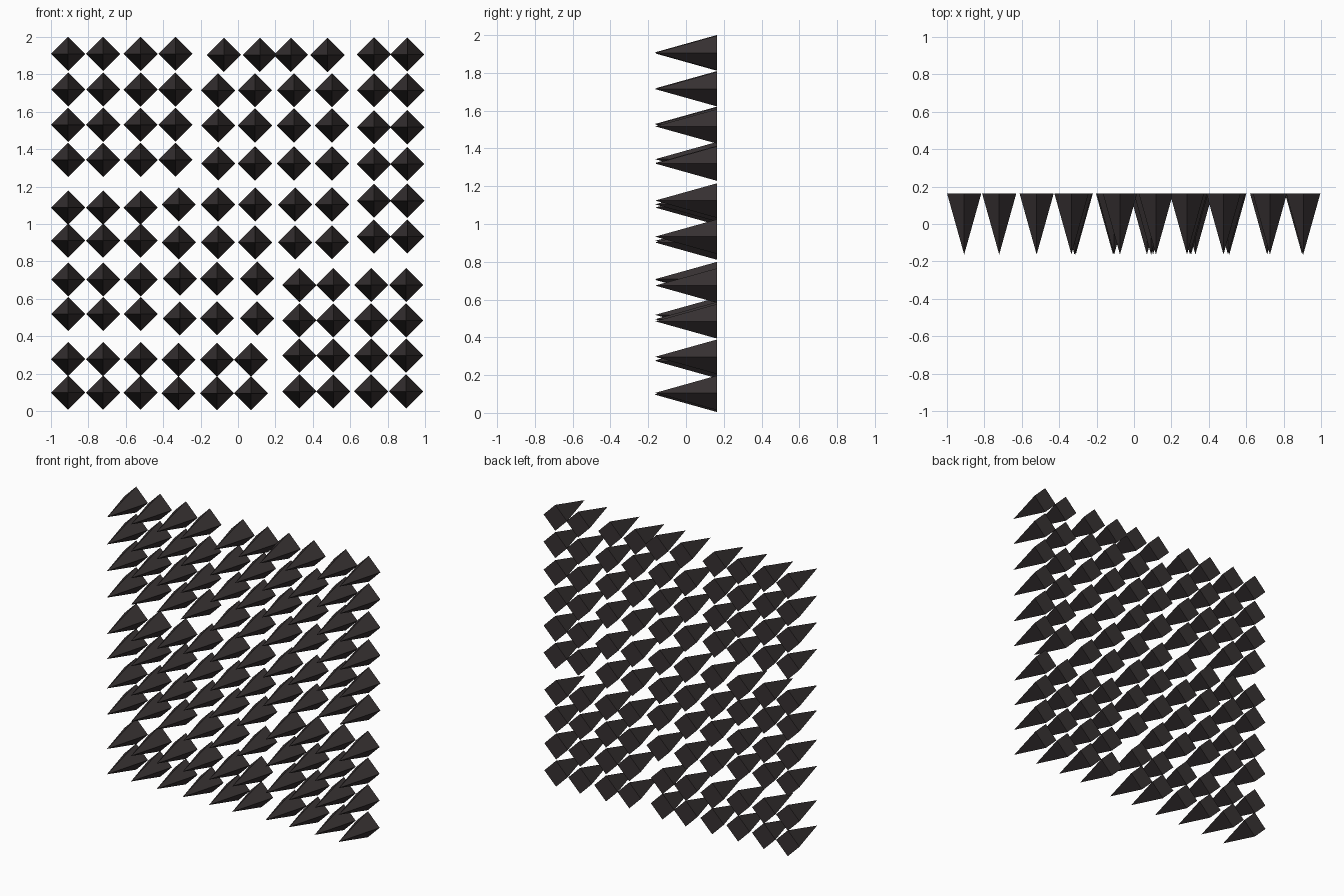
import bpy, bmesh, math

if "Cube" in bpy.data.objects:
    bpy.data.objects.remove(bpy.data.objects["Cube"])

# One dark charcoal colour for every spike
mat = bpy.data.materials.new("charcoal")
mat.diffuse_color = (0.038, 0.031, 0.032, 1)
mat.use_nodes = True
mat.node_tree.nodes["Principled BSDF"].inputs["Base Color"].default_value = mat.diffuse_color

R = 0.0912      # half diagonal of the diamond base
Y = 0.163       # half depth (base at +Y, tip at -Y)

# One shared four-sided spike pointing to the front, with a closed back
mesh = bpy.data.meshes.new("spike")
bm = bmesh.new()
base = [bm.verts.new((R * math.cos(a * math.pi / 2), Y, R * math.sin(a * math.pi / 2))) for a in range(4)]
tip = bm.verts.new((0, -Y, 0))
bm.faces.new(base)
for i in range(4):
    bm.faces.new((base[i], base[(i + 1) % 4], tip))
bmesh.ops.recalc_face_normals(bm, faces=bm.faces)
bm.to_mesh(mesh)
bm.free()
mesh.materials.append(mat)


def block(name, xs, zs):
    """Grid of spikes at every combination of column and row."""
    for x in xs:
        for z in zs:
            ob = bpy.data.objects.new(name, mesh)
            ob.location = (x, 0, z)
            bpy.context.collection.objects.link(ob)


LEFT = (-0.907, -0.72, -0.52)

# Upper part of the panel
block("upper_left_spike", LEFT + (-0.334,), (1.909, 1.718, 1.530, 1.343))
block("top_middle_spike", (-0.075, 0.117, 0.283, 0.478), (1.903,))
block("upper_middle_spike", (-0.106, 0.091, 0.299, 0.502), (1.714, 1.526, 1.323))
block("upper_right_spike", (0.726, 0.904), (1.906, 1.714, 1.517, 1.320, 1.124, 0.933))

# Middle rows
block("middle_left_spike", LEFT, (1.087, 0.911, 0.704, 0.519))
block("centre_spike", (-0.316, -0.107, 0.092, 0.305, 0.502), (1.104, 0.902))
block("lower_centre_spike", (-0.311, -0.112, 0.102), (0.708, 0.496))

# Lower part of the panel
block("bottom_left_spike", LEFT, (0.278, 0.099))
block("bottom_centre_spike", (-0.318, -0.112, 0.069), (0.275, 0.096))
block("lower_right_spike", (0.328, 0.509, 0.711, 0.898), (0.674, 0.485, 0.297, 0.106))
